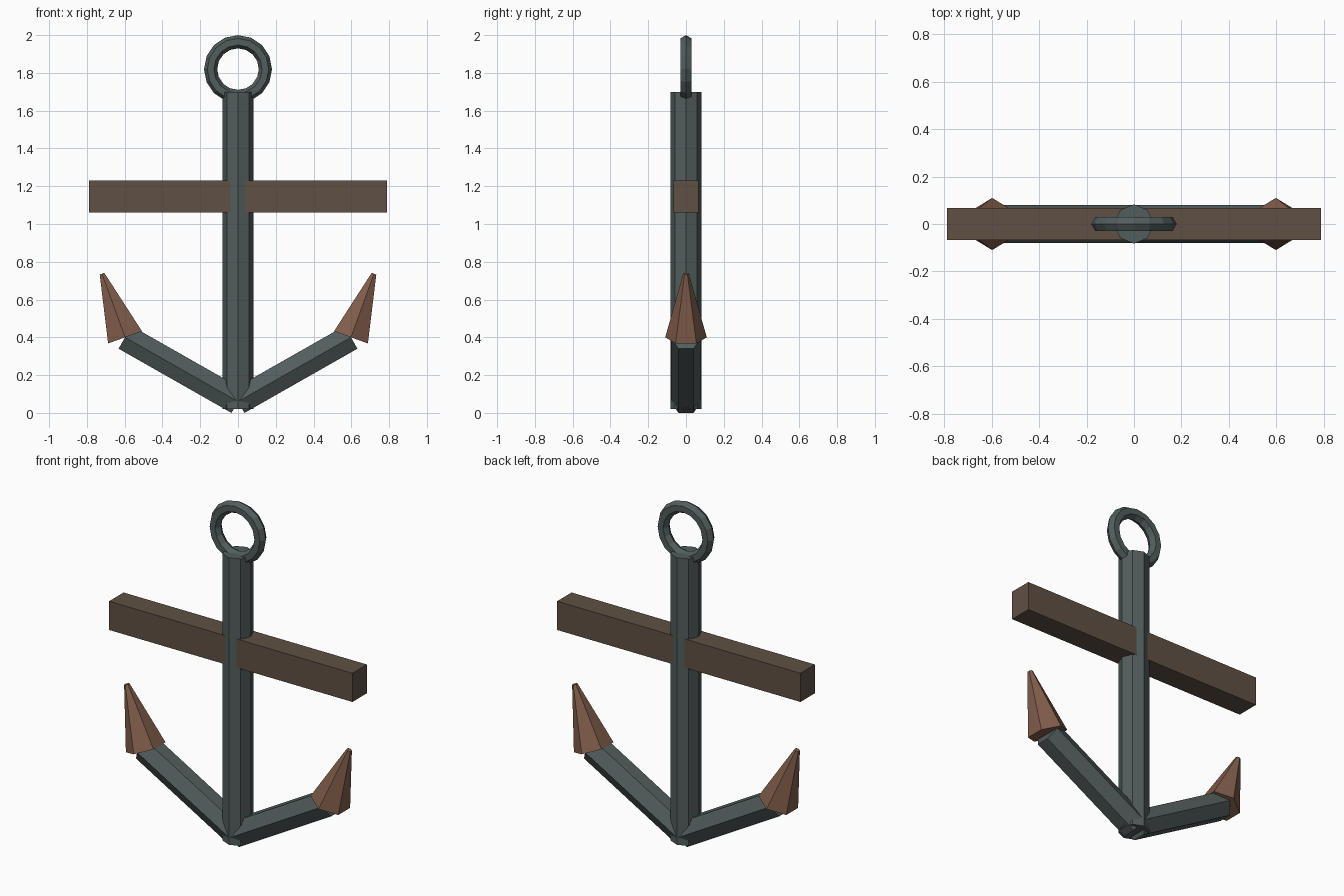
import bpy, bmesh
from math import radians
from mathutils import Vector, Matrix

if "Cube" in bpy.data.objects:
    bpy.data.objects.remove(bpy.data.objects["Cube"])


def material(name, color):
    m = bpy.data.materials.new(name)
    m.diffuse_color = (*color, 1)
    m.use_nodes = True
    m.node_tree.nodes["Principled BSDF"].inputs["Base Color"].default_value = m.diffuse_color
    return m


iron = material("dark_iron", (0.085, 0.11, 0.11))
wood = material("wood", (0.115, 0.082, 0.058))
copper = material("copper", (0.22, 0.11, 0.07))


def add_object(name, bm, mat, mirror=False):
    mesh = bpy.data.meshes.new(name)
    bm.to_mesh(mesh)
    bm.free()
    ob = bpy.data.objects.new(name, mesh)
    bpy.context.collection.objects.link(ob)
    mesh.materials.append(mat)
    if mirror:
        mod = ob.modifiers.new("mirror", 'MIRROR')
        mod.use_mirror_merge = False
    return ob


def tapered_bar(name, start, end, r1, r2, sides, mat, mirror=False):
    """Prism or cone between two points in the xz plane, corners on +-y."""
    a, b = Vector((start[0], 0, start[1])), Vector((end[0], 0, end[1]))
    d = b - a
    rot = Matrix.Rotation(Vector((d.z, d.x)).angle_signed(Vector((1, 0))), 4, 'Y')
    bm = bmesh.new()
    bmesh.ops.create_cone(bm, cap_ends=True, segments=sides, radius1=r1,
                          radius2=r2, depth=d.length,
                          matrix=Matrix.Translation((a + b) / 2) @ rot)
    return add_object(name, bm, mat, mirror)


# Upright octagonal shank
tapered_bar("shank", (0, 0.02), (0, 1.70), 0.083, 0.083, 8, iron)

# Hexagonal arms and pointed flukes, mirrored to the left
tapered_bar("arms", (0, 0.06), (0.598, 0.40), 0.08, 0.08, 6, iron, True)
tapered_bar("flukes", (0.598, 0.40), (0.72, 0.737), 0.11, 0.015, 6, copper, True)

# Wooden cross bar
bm = bmesh.new()
bmesh.ops.create_cube(bm, size=1, matrix=Matrix.Translation((0, 0, 1.145))
                      @ Matrix.Diagonal((1.576, 0.134, 0.168, 1)))
add_object("stock", bm, wood)

# Top ring
bpy.ops.mesh.primitive_torus_add(location=(0, 0, 1.82), rotation=(radians(90), 0, 0),
                                 major_radius=0.145, minor_radius=0.035,
                                 major_segments=16, minor_segments=6)
ring = bpy.context.object
ring.name = "ring"
ring.data.materials.append(iron)
for p in ring.data.polygons:
    p.use_smooth = False
